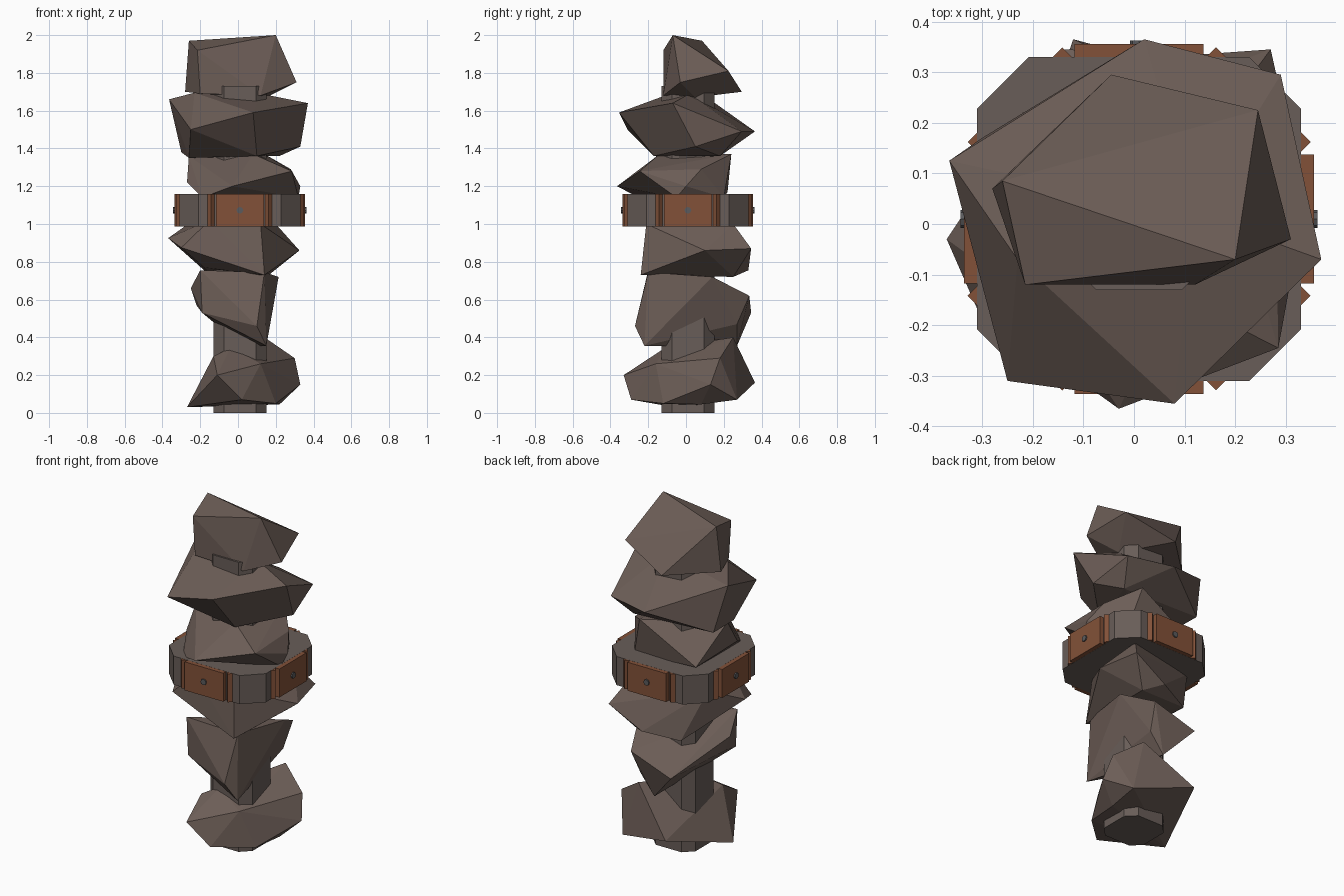
import bpy, bmesh, math
from mathutils import Matrix

if "Cube" in bpy.data.objects:
    bpy.data.objects.remove(bpy.data.objects["Cube"])


def material(name, rgb):
    m = bpy.data.materials.new(name)
    m.diffuse_color = (*rgb, 1)
    m.use_nodes = True
    m.node_tree.nodes["Principled BSDF"].inputs["Base Color"].default_value = m.diffuse_color
    return m


ROCK = material("brown stone", (0.150, 0.110, 0.094))
BAND = material("grey brown stone", (0.138, 0.110, 0.098))
COPPER = material("rust copper", (0.225, 0.083, 0.040))
STEEL = material("dark steel", (0.105, 0.105, 0.110))
CX = CY = 0.01  # axis of the column and band


def finish(name, bm, mat):
    bmesh.ops.recalc_face_normals(bm, faces=bm.faces[:])
    me = bpy.data.meshes.new(name)
    bm.to_mesh(me)
    bm.free()
    me.materials.append(mat)
    ob = bpy.data.objects.new(name, me)
    bpy.context.collection.objects.link(ob)
    return ob


def rock(name, pts):
    """Faceted boulder: convex hull of its corners."""
    bm = bmesh.new()
    for p in pts:
        bm.verts.new(p)
    r = bmesh.ops.convex_hull(bm, input=bm.verts[:])
    junk = {g for g in r["geom_interior"] + r["geom_unused"] if isinstance(g, bmesh.types.BMVert)}
    bmesh.ops.delete(bm, geom=list(junk), context='VERTS')
    finish(name, bm, ROCK)


def prism(name, outline, z0, z1, mat):
    bm = bmesh.new()
    low = [bm.verts.new((x, y, z0)) for x, y in outline]
    high = [bm.verts.new((x, y, z1)) for x, y in outline]
    bm.faces.new(low)
    bm.faces.new(high)
    for i in range(len(low)):
        bm.faces.new((low[i - 1], low[i], high[i], high[i - 1]))
    finish(name, bm, mat)


def chamfered_square(half, flat):
    pts = [(half, -flat), (half, flat), (flat, half), (-flat, half),
           (-half, flat), (-half, -flat), (-flat, -half), (flat, -half)]
    return [(CX + x, CY + y) for x, y in pts]


def box(name, size, matrix, mat):
    bm = bmesh.new()
    bmesh.ops.create_cube(bm, size=1, matrix=matrix @ Matrix.Diagonal((*size, 1)))
    finish(name, bm, mat)


# Central column and the band around it
prism("column", chamfered_square(0.14, 0.085), 0, 1.73, BAND)
prism("band", chamfered_square(0.32, 0.218), 0.987, 1.158, BAND)

# Stacked boulders, bottom to top
rock("boulder_1", [(-.27, -.06, .03), (-.04, -.11, .345), (-.13, -.16, .3), (.3, .18, .29),
                   (.33, .13, .15), (-.11, -.33, .2), (.02, -.29, .07), (.22, .08, .045),
                   (.23, .27, .07), (-.12, .365, .16), (.14, .25, .4), (.2, -.12, .05),
                   (.12, -.16, .26)])
rock("boulder_2", [(-.25, -.06, .66), (-.2, -.2, .755), (.14, -.2, .745), (.215, .14, .72),
                   (.13, .335, .62), (-.14, .345, .53), (.02, .27, .355), (.15, -.22, .355),
                   (.1, -.27, .46), (.11, .27, .47), (-.22, -.05, .57), (-.19, -.2, .53)])
rock("boulder_3", [(-.37, -.03, .925), (.27, .345, .87), (.325, .1, .86), (.12, -.21, 1.0),
                   (-.15, -.19, 1.02), (.2, .25, 1.0), (-.25, .15, 1.01), (.06, .33, .755),
                   (.14, -.24, .73), (-.14, .25, .72), (-.18, -.1, .77), (-.3, -.19, .875),
                   (.15, .25, .72)])
rock("boulder_4", [(-.03, -.365, 1.2), (.285, -.245, 1.28), (.33, 0, 1.2), (.28, .08, 1.29),
                   (-.26, -.02, 1.36), (-.27, -.1, 1.22), (.14, .24, 1.37), (.08, -.14, 1.37),
                   (-.22, .22, 1.17), (.32, -.05, 1.14), (-.19, -.25, 1.14), (.2, .2, 1.14)])
rock("boulder_5", [(-.365, .125, 1.66), (.02, .365, 1.49), (.29, .295, 1.49), (.37, -.07, 1.64),
                   (.08, -.355, 1.59), (-.25, -.31, 1.5), (-.26, -.08, 1.35), (.33, .05, 1.41),
                   (.1, -.17, 1.36), (.22, .18, 1.36), (-.3, .17, 1.38), (-.23, -.07, 1.695),
                   (.12, .02, 1.69)])
rock("boulder_6", [(-.045, .295, 1.7), (.245, .225, 1.81), (.2, -.07, 2.0), (-.215, -.12, 1.92),
                   (-.26, .085, 1.97), (.31, -.03, 1.75), (-.2, -.12, 1.69), (.12, -.12, 1.68),
                   (-.28, .07, 1.7), (.15, .05, 1.67)])

# Copper plate, edge strips and bolt on each of the four band sides
for i, side in enumerate(("front", "right", "back", "left")):
    M = Matrix.Translation((CX, CY, 1.0725)) @ Matrix.Rotation(i * math.pi / 2, 4, 'Z')
    box(side + "_plate", (0.255, 0.035, 0.17), M @ Matrix.Translation((0, -0.328, 0)), COPPER)
    for s, end in ((-1, "a"), (1, "b")):
        turn = Matrix.Translation((s * 0.152, -0.314, 0)) @ Matrix.Rotation(math.pi / 4, 4, 'Z')
        box(f"{side}_strip_{end}", (0.035, 0.035, 0.17), M @ turn, COPPER)
    bm = bmesh.new()
    bmesh.ops.create_cone(bm, cap_ends=True, segments=8, radius1=0.018, radius2=0.018, depth=0.02,
                          matrix=M @ Matrix.Translation((0, -0.343, 0)) @ Matrix.Rotation(math.pi / 2, 4, 'X'))
    finish(side + "_bolt", bm, STEEL)
